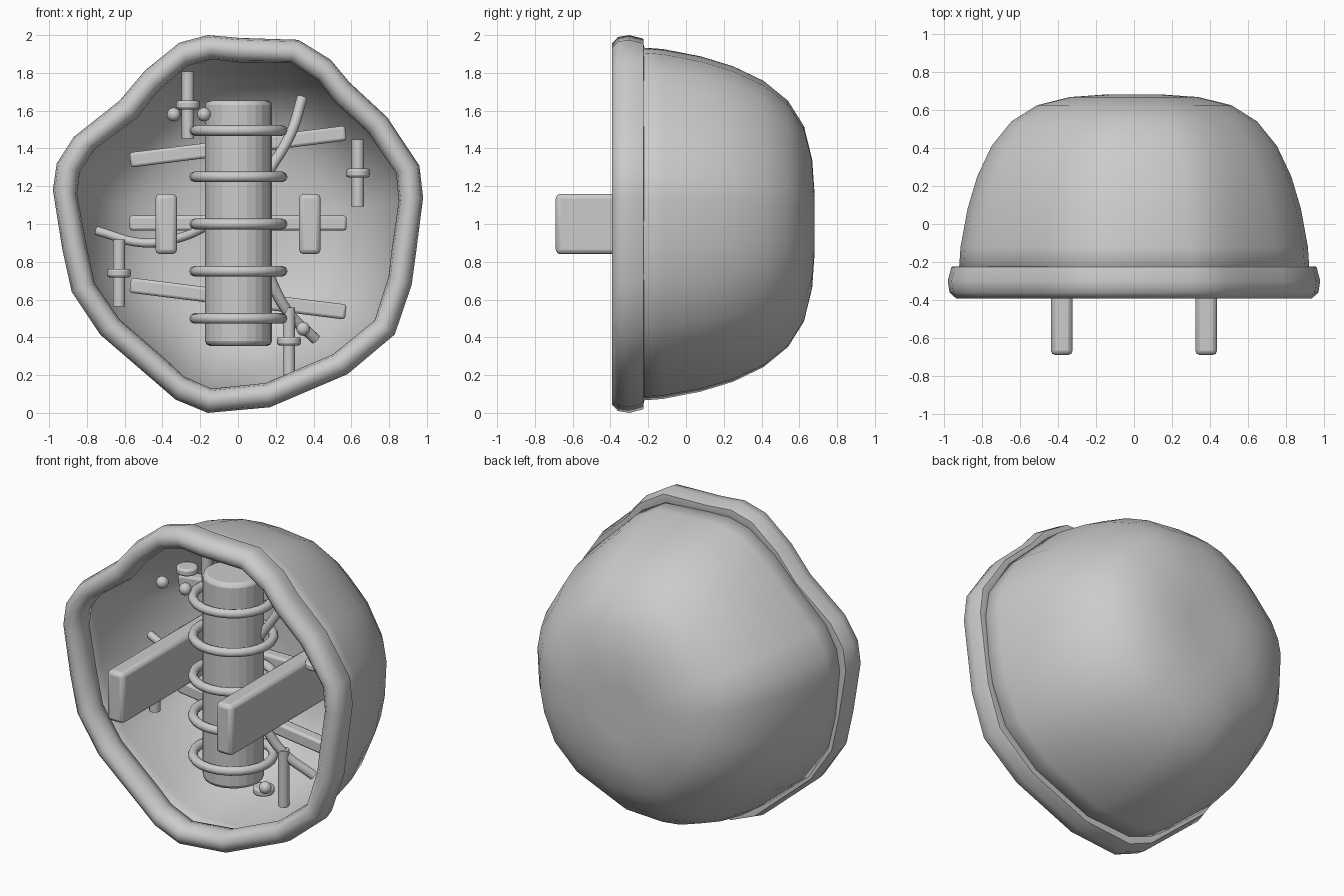
import bpy, bmesh, math

if "Cube" in bpy.data.objects:
    bpy.data.objects.remove(bpy.data.objects["Cube"])

# uneven outer outline of the open rim (x, z)
OUT = [(-.16, 2.0), (.01, 1.985), (.32, 1.975), (.49, 1.87), (.59, 1.75), (.79, 1.565), (.96, 1.31),
       (.98, 1.14), (.945, .865), (.92, .68), (.83, .415), (.58, .205), (.17, .03), (-.16, .0),
       (-.33, .07), (-.44, .165), (-.73, .415), (-.88, .64), (-.93, .865), (-.98, 1.18),
       (-.96, 1.32), (-.87, 1.46), (-.625, 1.655), (-.49, 1.815), (-.31, 1.96)]
POLAR = [(math.hypot(x, z - 1), math.atan2(z - 1, x)) for x, z in OUT]


def finish(bm, name, angle=40):
    bmesh.ops.recalc_face_normals(bm, faces=bm.faces)
    me = bpy.data.meshes.new(name)
    bm.to_mesh(me)
    bm.free()
    ob = bpy.data.objects.new(name, me)
    bpy.context.collection.objects.link(ob)
    bpy.ops.object.select_all(action='DESELECT')
    ob.select_set(True)
    bpy.context.view_layer.objects.active = ob
    bpy.ops.object.shade_smooth_by_angle(angle=math.radians(angle))
    return ob


def bridge(bm, a, b):
    n = len(a)
    for i in range(n):
        bm.faces.new((a[i], a[(i + 1) % n], b[(i + 1) % n], b[i]))


def bevel(ob, width, segments=2):
    m = ob.modifiers.new("bevel", 'BEVEL')
    m.width, m.segments, m.limit_method = width, segments, 'ANGLE'


def cylinder(name, loc, r, h, sides=12, bev=0, angle=40):
    bm = bmesh.new()
    bmesh.ops.create_cone(bm, cap_ends=True, segments=sides, radius1=r, radius2=r, depth=h)
    ob = finish(bm, name, angle)
    ob.location = loc
    if bev:
        bevel(ob, bev)
    return ob


def box(name, loc, size, bev, tilt=0):
    bm = bmesh.new()
    bmesh.ops.create_cube(bm, size=1)
    bmesh.ops.scale(bm, vec=size, verts=bm.verts)
    ob = finish(bm, name)
    ob.location = loc
    ob.rotation_euler.y = tilt
    bevel(ob, bev)
    return ob


def wire(name, pts, r):
    cu = bpy.data.curves.new(name, 'CURVE')
    cu.dimensions = '3D'
    cu.bevel_depth, cu.bevel_resolution, cu.use_fill_caps = r, 2, True
    cu.resolution_u = 6
    sp = cu.splines.new('BEZIER')
    sp.bezier_points.add(len(pts) - 1)
    for p, co in zip(sp.bezier_points, pts):
        p.co = co
        p.handle_left_type = p.handle_right_type = 'AUTO'
    bpy.context.collection.objects.link(bpy.data.objects.new(name, cu))


# rim: a thick rolled lip swept around the outline (radial offset, y)
SECTION = [(0, -.30), (-.01, -.36), (-.045, -.392), (-.085, -.392), (-.12, -.36),
           (-.13, -.30), (-.115, -.245), (-.07, -.223), (-.02, -.225)]
bm = bmesh.new()
loops = [[bm.verts.new(((r + d) * math.cos(t), y, 1 + (r + d) * math.sin(t))) for r, t in POLAR]
         for d, y in SECTION]
for i, l in enumerate(loops):
    bridge(bm, l, loops[(i + 1) % len(loops)])
finish(bm, "rim", 70)

# shell: rim outline easing into a round bowl towards the back (y, radius, roundness)
PROFILE = [(-.28, .925, .35), (-.12, .915, .4), (.08, .88, .5), (.25, .83, .55), (.41, .755, .6),
           (.54, .65, .65), (.625, .515, .7), (.668, .34, .8), (.68, .17, 1)]
bm = bmesh.new()
loops = []
for y, rad, rnd in PROFILE:
    loop = []
    for r, t in POLAR:
        q = rad * ((1 - rnd) * (r - .06) / .915 + rnd)
        loop.append(bm.verts.new((q * math.cos(t), y, 1 + q * math.sin(t))))
    loops.append(loop)
for a, b in zip(loops, loops[1:]):
    bridge(bm, a, b)
pole = bm.verts.new((0, .67, 1))
n = len(POLAR)
for i in range(n):
    bm.faces.new((loops[-1][i], loops[-1][(i + 1) % n], pole))
shell = finish(bm, "shell", 70)
if sum(f.normal.y * f.area for f in shell.data.polygons) < 0:
    shell.data.flip_normals()
sol = shell.modifiers.new("thickness", 'SOLIDIFY')
sol.thickness, sol.offset = .012, -1

# central core with hoops
cylinder("core", (.003, -.05, 1.005), .177, 1.3, 24, .025, 10)
for z in (.5, .75, 1.0, 1.25, 1.495):
    bpy.ops.mesh.primitive_torus_add(location=(.002, -.05, z), major_radius=.232, minor_radius=.028,
                                     major_segments=24, minor_segments=8)
    bpy.context.object.name = "hoop"
    bpy.ops.object.shade_smooth()

# two long fins that stick out at the front
for s in (-1, 1):
    box("fin", (s * .38, -.135, 1.0), (.115, 1.11, .32), .025)

# cross bars behind the core
for z, tilt in ((1.41, -.124), (1.005, 0), (.605, .124)):
    box("cross_bar", (0, .25, z), (1.15, .08, .08), .015, tilt)

# pegs with a collar in front of each
for x, z in ((-.265, 1.63), (-.63, .74), (.635, 1.27), (.27, .38)):
    cylinder("peg", (x, .07, z), .033, .355, 12)
    cylinder("collar", (x, -.13, z), .063, .045, 16, .012)

# small beads
for x, y, z in ((-.34, -.27, 1.58), (-.18, -.27, 1.58), (.345, -.22, .445)):
    bpy.ops.mesh.primitive_uv_sphere_add(segments=14, ring_count=8, radius=.037, location=(x, y, z))
    bpy.context.object.name = "bead"
    bpy.ops.object.shade_smooth()

# loose wires
wire("wire_left", [(-.75, .19, .965), (-.5, .14, .9), (-.3, .08, .93), (-.14, 0, 1.0)], .024)
wire("wire_upper", [(.34, .1, 1.67), (.28, .04, 1.48), (.15, 0, 1.26)], .028)
wire("wire_lower", [(.15, 0, .75), (.26, .07, .54), (.41, .17, .39)], .03)
